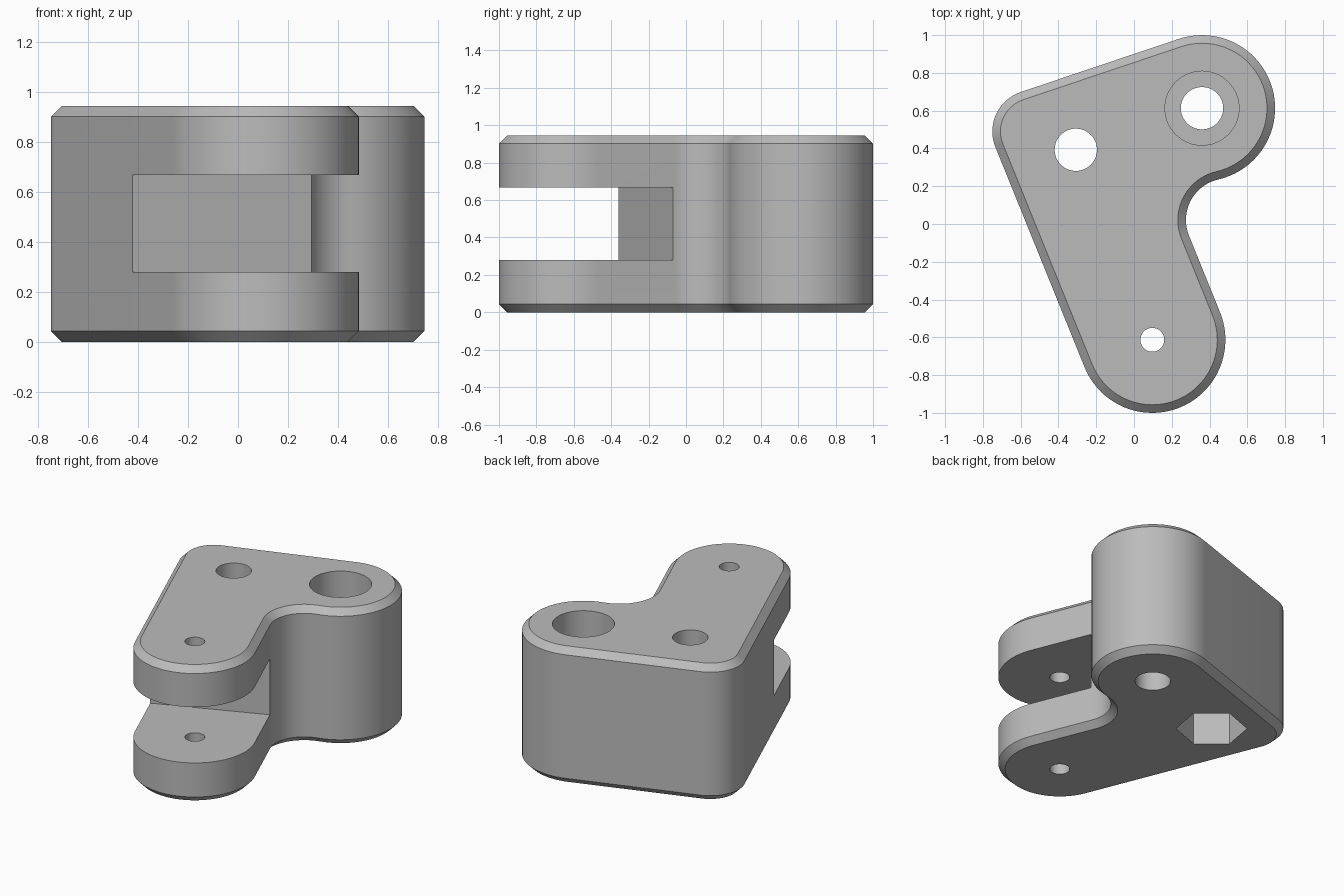
import bpy
import bmesh
from math import sin, cos, atan2, asin, hypot, pi, radians
from mathutils import Vector

cube = bpy.data.objects.get("Cube")
if cube:
    bpy.data.objects.remove(cube, do_unlink=True)

HEIGHT, CHAMFER = 0.945, 0.043
LOBE, CORNER = 0.387, 0.22             # big and small corner radii
eye = Vector((0.36, 0.613))            # rear lobe centre
tip = Vector((0.097, -0.613))          # fork end centre
heel = Vector((-0.53, 0.49))           # small rear corner centre
nut_hole = Vector((-0.308, 0.393))

grey = bpy.data.materials.new("plain grey")
grey.use_nodes = True
grey.diffuse_color = (0.5, 0.5, 0.5, 1)
grey.node_tree.nodes["Principled BSDF"].inputs["Base Color"].default_value = grey.diffuse_color


def angle(v):
    return atan2(v.y, v.x)


# Directions of the straight sides, tangent to the corner circles
back = eye - heel
back_normal = angle(back) + asin((LOBE - CORNER) / back.length) + pi / 2
side = tip - heel
side_normal = angle(side) - asin((LOBE - CORNER) / side.length) - pi / 2 + 2 * pi
inner_normal = side_normal - pi
n = Vector((cos(inner_normal), sin(inner_normal)))
s = Vector((-n.y, n.x))

# Concave fillet tangent to the inner side and the rear lobe
reach = LOBE + CORNER
start = tip + n * reach
gap = eye - start
fillet = start + s * (gap.dot(s) - (reach ** 2 - gap.dot(n) ** 2) ** 0.5)


def arc(c, r, a, b, steps):
    return [(c.x + r * cos(a + (b - a) * i / steps),
             c.y + r * sin(a + (b - a) * i / steps)) for i in range(steps + 1)]


def outline(inset):
    pts = arc(eye, LOBE - inset, angle(fillet - eye), back_normal, 40)
    pts += arc(heel, CORNER - inset, back_normal, side_normal, 20)
    pts += arc(tip, LOBE - inset, side_normal, side_normal + pi, 40)
    # the fillet end point is shared with the rear lobe
    return pts + arc(fillet, CORNER + inset, side_normal, angle(eye - fillet), 20)[:-1]


def loft(name, layers):
    """Closed solid from matching rings, given as (points, z)."""
    bm = bmesh.new()
    rings = [[bm.verts.new((x, y, z)) for x, y in pts] for pts, z in layers]
    for low, high in zip(rings, rings[1:]):
        for i in range(len(low)):
            j = (i + 1) % len(low)
            bm.faces.new((low[i], low[j], high[j], high[i]))
    bm.faces.new(rings[0][::-1])
    bm.faces.new(rings[-1])
    bmesh.ops.recalc_face_normals(bm, faces=bm.faces)
    mesh = bpy.data.meshes.new(name)
    bm.to_mesh(mesh)
    bm.free()
    mesh.materials.append(grey)
    obj = bpy.data.objects.new(name, mesh)
    bpy.context.collection.objects.link(obj)
    return obj


def bore(name, c, r, z0, z1, sides=64, turn=0.0):
    ring = arc(c, r, turn, turn + 2 * pi, sides)[:-1]
    return loft(name, [(ring, z0), (ring, z1)])


# Chamfered body
body = loft("clevis_bracket", [
    (outline(CHAMFER), 0), (outline(0), CHAMFER),
    (outline(0), HEIGHT - CHAMFER), (outline(CHAMFER), HEIGHT)])

# Fork slot, square to the long sides
mouth = Vector((0.295, -0.07))
slot = [mouth + n * 0.3, mouth - n * 1.1,
        mouth - n * 1.1 - s * 1.4, mouth + n * 0.3 - s * 1.4]
slot = [(p.x, p.y) for p in slot]

cutters = [
    loft("fork_slot", [(slot, 0.28), (slot, 0.668)]),
    bore("pin_hole", tip, 0.063, -0.1, 1.1),
    bore("bolt_hole", eye, 0.112, -0.1, 1.1),
    bore("bolt_head_recess", eye, 0.196, HEIGHT - 0.3, 1.1),
    bore("nut_bolt_hole", nut_hole, 0.112, -0.1, 1.1),
    bore("hex_nut_recess", nut_hole, 0.224, -0.1, 0.3, 6, radians(20)),
]

bpy.ops.object.select_all(action='DESELECT')
body.select_set(True)
bpy.context.view_layer.objects.active = body
for cutter in cutters:
    cutter.hide_render = True
    mod = body.modifiers.new(cutter.name, 'BOOLEAN')
    mod.operation = 'DIFFERENCE'
    mod.solver = 'EXACT'
    mod.object = cutter
    bpy.ops.object.modifier_apply(modifier=mod.name)
    bpy.data.objects.remove(cutter, do_unlink=True)

bpy.ops.object.shade_smooth_by_angle(angle=radians(30))
